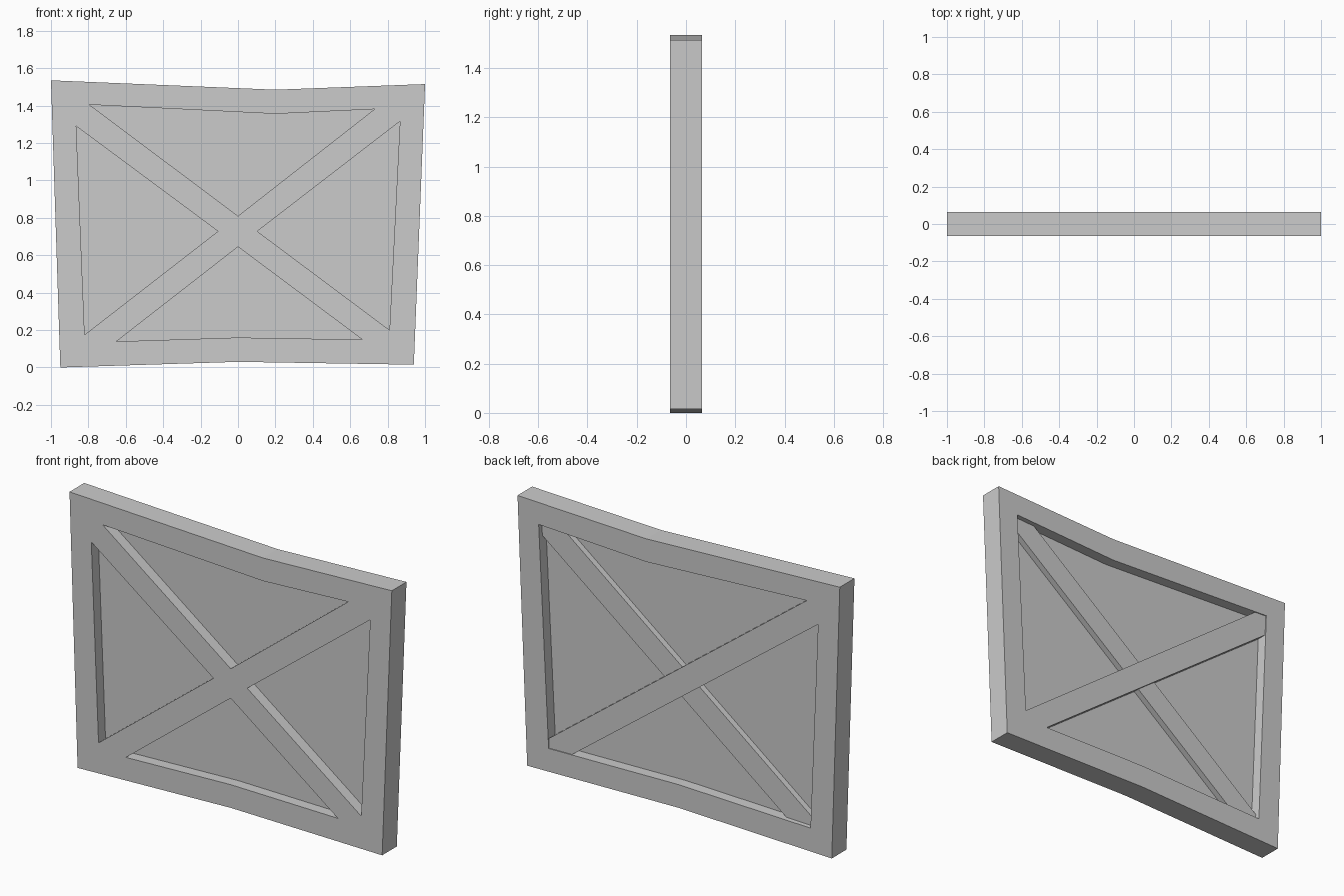
import bpy, bmesh

if "Cube" in bpy.data.objects:
    bpy.data.objects.remove(bpy.data.objects["Cube"])

HALF = 0.065          # half thickness of the frame
PANEL = 0.003         # half thickness of the panel left between the pockets


def prism(name, points, y0, y1):
    """Extrude an (x, z) outline from y0 to y1."""
    bm = bmesh.new()
    face = bm.faces.new([bm.verts.new((x, y0, z)) for x, z in points])
    new = bmesh.ops.extrude_face_region(bm, geom=[face])["geom"]
    verts = [g for g in new if isinstance(g, bmesh.types.BMVert)]
    bmesh.ops.translate(bm, vec=(0, y1 - y0, 0), verts=verts)
    bmesh.ops.recalc_face_normals(bm, faces=bm.faces)
    mesh = bpy.data.meshes.new(name)
    bm.to_mesh(mesh)
    bm.free()
    obj = bpy.data.objects.new(name, mesh)
    bpy.context.collection.objects.link(obj)
    return obj


def carve(obj, points, y0, y1):
    """Cut a pocket and remove the cutter."""
    cutter = prism("pocket_cutter", points, y0, y1)
    cutter.hide_render = True
    mod = obj.modifiers.new("pocket", "BOOLEAN")
    mod.operation = "DIFFERENCE"
    mod.solver = "EXACT"
    mod.object = cutter
    bpy.context.view_layer.objects.active = obj
    bpy.ops.object.modifier_apply(modifier=mod.name)
    bpy.data.objects.remove(cutter)


# Warped outer outline and inner opening
outer = [(-1, 1.535), (0.2, 1.485), (1, 1.515), (0.94, 0.015), (0, 0.03), (-0.95, 0)]
inner = [(-0.87, 1.409), (0.2, 1.356), (0.869, 1.387), (0.807, 0.147), (0, 0.16), (-0.818, 0.135)]

# Four pockets leave the crossed braces flush with the front
front_pockets = [
    [(-0.795, 1.405), (0.2, 1.356), (0.73, 1.381), (0, 0.81)],
    [(-0.65, 0.139), (0, 0.645), (0.665, 0.149), (0, 0.16)],
    [(-0.865, 1.29), (-0.107, 0.728), (-0.82, 0.175)],
    [(0.866, 1.316), (0.81, 0.2), (0.103, 0.728)],
]

# Frame with its recessed panel
frame = prism("frame", outer, -HALF, HALF)
for pocket in front_pockets:
    carve(frame, pocket, -HALF - 0.05, -PANEL)
carve(frame, inner, PANEL, HALF + 0.05)

# Back braces, one standing prouder than the other
prism("back_brace_upper",
      [(-0.865, 1.29), (-0.87, 1.409), (-0.795, 1.405),
       (0.81, 0.2), (0.807, 0.147), (0.665, 0.149)], 0, 0.06)
prism("back_brace_lower",
      [(0.73, 1.381), (0.869, 1.387), (0.866, 1.316),
       (-0.65, 0.139), (-0.818, 0.135), (-0.82, 0.175)], 0, 0.037)
